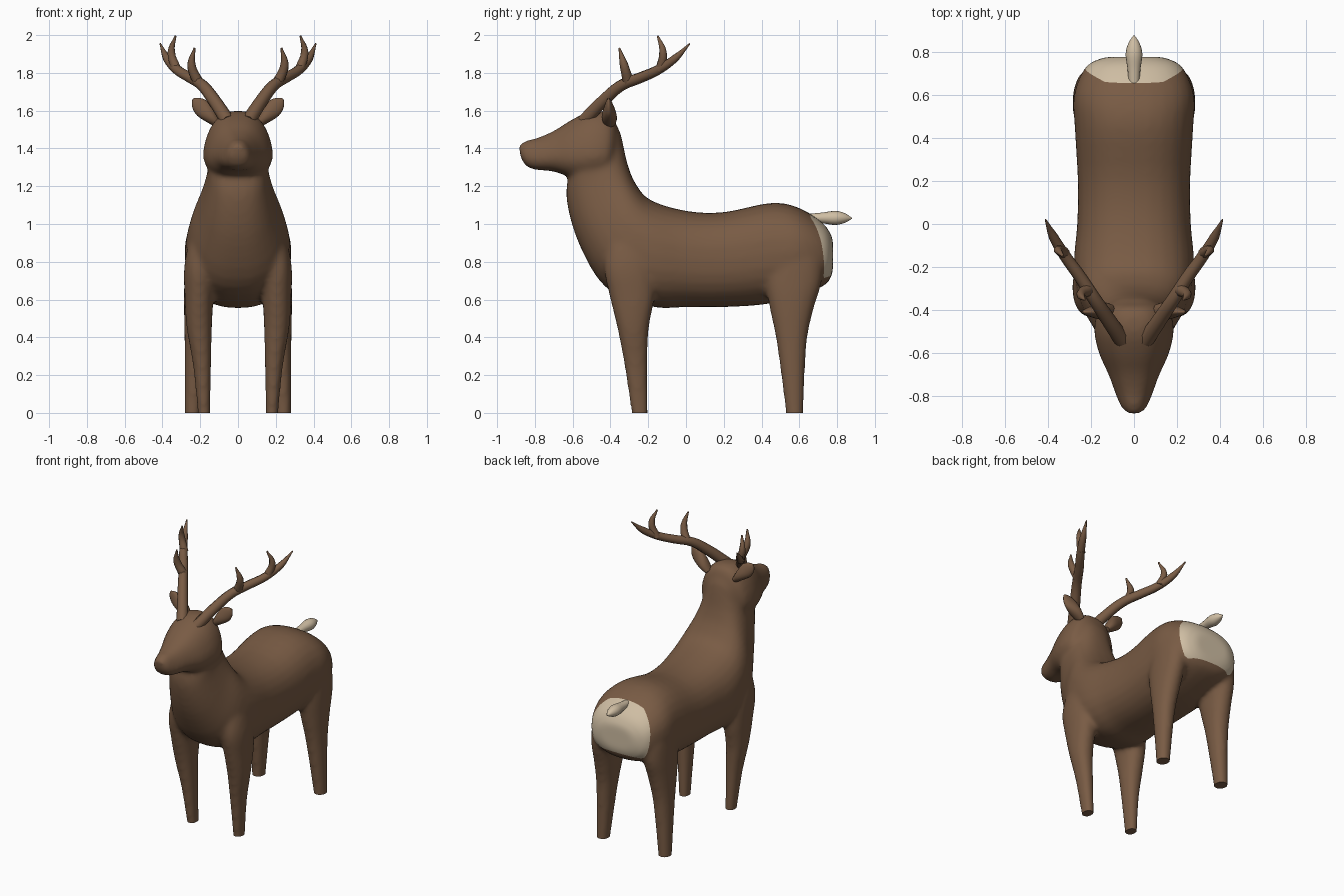
import bpy, bmesh, math
from mathutils import Vector

cube = bpy.data.objects.get("Cube")
if cube:
    bpy.data.objects.remove(cube)


def material(name, rgb):
    m = bpy.data.materials.new(name)
    m.use_nodes = True
    m.diffuse_color = (*rgb, 1)
    bsdf = next(n for n in m.node_tree.nodes if n.type == 'BSDF_PRINCIPLED')
    bsdf.inputs["Base Color"].default_value = (*rgb, 1)
    bsdf.inputs["Roughness"].default_value = 0.8
    return m


BROWN = material("brown fur", (0.19, 0.105, 0.058))
CREAM = material("cream fur", (0.62, 0.51, 0.365))


def spline(rows, steps):
    """Catmull-Rom interpolation of rows of numbers."""
    out = []
    for i in range(len(rows) - 1):
        a, b, c, d = (rows[min(max(i + k, 0), len(rows) - 1)] for k in (-1, 0, 1, 2))
        for s in range(steps):
            t = s / steps
            out.append([0.5 * (2 * q + (r - p) * t + (2 * p - 5 * q + 4 * r - w) * t ** 2
                               + (3 * q - p - 3 * r + w) * t ** 3)
                        for p, q, r, w in zip(a, b, c, d)])
    return out + [list(rows[-1])]


def loft(bm, rings, power=2.0, taper=0.0, count=28):
    """Skin rings given as (centre, u axis, v axis); taper narrows toward +v."""
    loops = []
    for centre, u, v in rings:
        loop = []
        for k in range(count):
            a = math.tau * k / count
            c, s = math.cos(a), math.sin(a)
            c = math.copysign(abs(c) ** (2 / power), c)
            s = math.copysign(abs(s) ** (2 / power), s)
            loop.append(bm.verts.new(centre + u * c * (1 - taper * max(s, -0.2)) + v * s))
        loops.append(loop)
    for a, b in zip(loops, loops[1:]):
        for k in range(count):
            j = (k + 1) % count
            bm.faces.new((a[k], a[j], b[j], b[k]))
    bm.faces.new(loops[0])
    bm.faces.new(loops[-1])


def outline_rings(rows, steps=4):
    """Rows of top y, top z, bottom y, bottom z, half width."""
    rings = []
    for ty, tz, by, bz, w in spline(rows, steps):
        top, bottom = Vector((0, ty, tz)), Vector((0, by, bz))
        rings.append(((top + bottom) / 2, Vector((w, 0, 0)), (top - bottom) / 2))
    return rings


def leg_rings(rows, side):
    """Rows of centre x, centre y, z, half width, half depth."""
    return [(Vector((side * x, y, z)), Vector((w, 0, 0)), Vector((0, d, 0)))
            for x, y, z, w, d in spline(rows, 4)]


def add_object(name, bm, *mats):
    bmesh.ops.recalc_face_normals(bm, faces=bm.faces)
    mesh = bpy.data.meshes.new(name)
    bm.to_mesh(mesh)
    bm.free()
    for m in mats:
        mesh.materials.append(m)
    ob = bpy.data.objects.new(name, mesh)
    bpy.context.collection.objects.link(ob)
    return ob


def bake(ob):
    """Mesh of an object with its modifiers or bevel applied."""
    graph = bpy.context.evaluated_depsgraph_get()
    return bpy.data.meshes.new_from_object(ob.evaluated_get(graph))


def smooth(ob, degrees=50):
    bpy.ops.object.select_all(action='DESELECT')
    ob.select_set(True)
    bpy.context.view_layer.objects.active = ob
    bpy.ops.object.shade_smooth_by_angle(angle=math.radians(degrees))


# Trunk and neck, from rump to throat
bm = bmesh.new()
TRUNK = [(.778, .92, .778, .75, .13), (.73, 1.0, .74, .68, .222), (.60, 1.085, .60, .62, .28),
         (.45, 1.112, .42, .575, .275), (.2, 1.063, .2, .56, .262), (0, 1.07, 0, .56, .265),
         (-.19, 1.128, -.18, .562, .28), (-.27, 1.22, -.42, .66, .255),
         (-.31, 1.32, -.56, .88, .198), (-.33, 1.41, -.628, 1.1, .162),
         (-.35, 1.49, -.625, 1.24, .155), (-.39, 1.56, -.58, 1.33, .13)]
loft(bm, outline_rings(TRUNK), power=2.35)

# Head, from nape to nose
HEAD = [(-.36, 1.50, -.38, 1.33, .11), (-.40, 1.585, -.42, 1.25, .165),
        (-.50, 1.597, -.50, 1.235, .18), (-.60, 1.555, -.60, 1.245, .16),
        (-.70, 1.493, -.70, 1.278, .117), (-.79, 1.455, -.80, 1.288, .082),
        (-.85, 1.44, -.85, 1.31, .06), (-.884, 1.415, -.878, 1.36, .038)]
loft(bm, outline_rings(HEAD), power=2.7, taper=.26)

# Four legs, running past the ground and trimmed below
FRONT_LEG = [(.178, -.243, -.06, .03, .042), (.18, -.245, 0, .033, .045),
             (.19, -.265, .25, .048, .061), (.205, -.28, .45, .067, .084),
             (.206, -.285, .62, .077, .12), (.2, -.30, .78, .084, .135),
             (.168, -.29, .95, .08, .12), (.14, -.28, 1.06, .05, .07)]
HIND_LEG = [(.24, .575, -.06, .039, .045), (.24, .575, 0, .041, .047),
            (.222, .56, .36, .061, .078), (.21, .56, .55, .076, .116),
            (.2, .57, .7, .084, .15), (.18, .58, .85, .09, .14), (.13, .57, 1.0, .08, .1)]
for side in (1, -1):
    for rows in (FRONT_LEG, HIND_LEG):
        loft(bm, leg_rings(rows, side), power=2.2)

# Fuse everything into one smooth skin
body = add_object("body", bm, BROWN, CREAM)
remesh = body.modifiers.new("fuse", 'REMESH')
remesh.mode = 'VOXEL'
remesh.voxel_size = 0.014
soften = body.modifiers.new("soften", 'SMOOTH')
soften.factor = 0.5
soften.iterations = 12
skin = bake(body)
body.modifiers.clear()

# Trim the feet flat and cut the cream rump patch
bm = bmesh.new()
bm.from_mesh(skin)


def cut(point, normal, **options):
    geom = bm.verts[:] + bm.edges[:] + bm.faces[:]
    bmesh.ops.bisect_plane(bm, geom=geom, plane_co=point, plane_no=normal, **options)


cut((0, 0, 0), (0, 0, 1), clear_inner=True)
bmesh.ops.holes_fill(bm, edges=[e for e in bm.edges if e.is_boundary], sides=0)
PATCH_PLANES = [(Vector(p), Vector(n).normalized()) for p, n in (
    ((0, .655, 1.06), (0, 1, .22)), ((0, .75, .72), (0, -.3, 1)),
    ((.13, .655, 1.06), (-.4, 1, .15)), ((-.13, .655, 1.06), (.4, 1, .15)))]
for point, normal in PATCH_PLANES:
    cut(point, normal)
for f in bm.faces:
    c = f.calc_center_median()
    f.material_index = int(all((c - p).dot(n) > 0 for p, n in PATCH_PLANES))
bmesh.ops.recalc_face_normals(bm, faces=bm.faces)
bm.to_mesh(body.data)
bm.free()
smooth(body)

# Tail
bm = bmesh.new()
TAIL = [(.64, 1.03, .024), (.72, 1.032, .03), (.79, 1.032, .039), (.84, 1.032, .027),
        (.878, 1.03, .003)]
loft(bm, [(Vector((0, y, z)), Vector((r, 0, 0)), Vector((0, 0, r * .95)))
          for y, z, r in spline(TAIL, 4)], count=16)
smooth(add_object("tail", bm, CREAM))

# Antler paths: x, y, z, radius
ANTLER = {
    "beam": [(.055, -.54, 1.545, .038), (.13, -.43, 1.66, .034), (.19, -.34, 1.735, .031),
             (.255, -.24, 1.775, .029), (.32, -.15, 1.815, .027), (.375, -.06, 1.875, .022),
             (.412, .02, 1.955, .004)],
    "lower tine": [(.212, -.305, 1.75, .03), (.246, -.328, 1.84, .023), (.23, -.353, 1.932, .005)],
    "upper tine": [(.325, -.135, 1.815, .028), (.353, -.122, 1.91, .021), (.33, -.15, 1.996, .005)],
}
# Ear leaf: position along the ear, half width, half thickness
EAR = [(-.15, .02, .03), (.1, .032, .04), (.35, .043, .037), (.6, .047, .026),
       (.85, .032, .014), (1, .006, .005)]

for side, label in ((1, "left"), (-1, "right")):
    curve = bpy.data.curves.new(label + " antler", 'CURVE')
    curve.dimensions = '3D'
    curve.bevel_depth = 1
    curve.bevel_resolution = 2
    curve.resolution_u = 5
    curve.use_fill_caps = True
    for path in ANTLER.values():
        strand = curve.splines.new('BEZIER')
        strand.bezier_points.add(len(path) - 1)
        for p, (x, y, z, r) in zip(strand.bezier_points, path):
            p.co = (side * x, y, z)
            p.radius = r
            p.handle_left_type = p.handle_right_type = 'AUTO'
    temp = bpy.data.objects.new("antler path", curve)
    bpy.context.collection.objects.link(temp)
    bpy.context.view_layer.update()
    bm = bmesh.new()
    bm.from_mesh(bake(temp))
    bpy.data.objects.remove(temp)
    smooth(add_object(label + " antler", bm, BROWN))

    bm = bmesh.new()
    base, tip = Vector((side * .122, -.405, 1.545)), Vector((side * .238, -.41, 1.662))
    across = Vector((side * .7, 0, -.7))
    loft(bm, [(base.lerp(tip, t), across * w, Vector((0, d, 0)))
              for t, w, d in spline(EAR, 3)], count=16)
    smooth(add_object(label + " ear", bm, BROWN))
